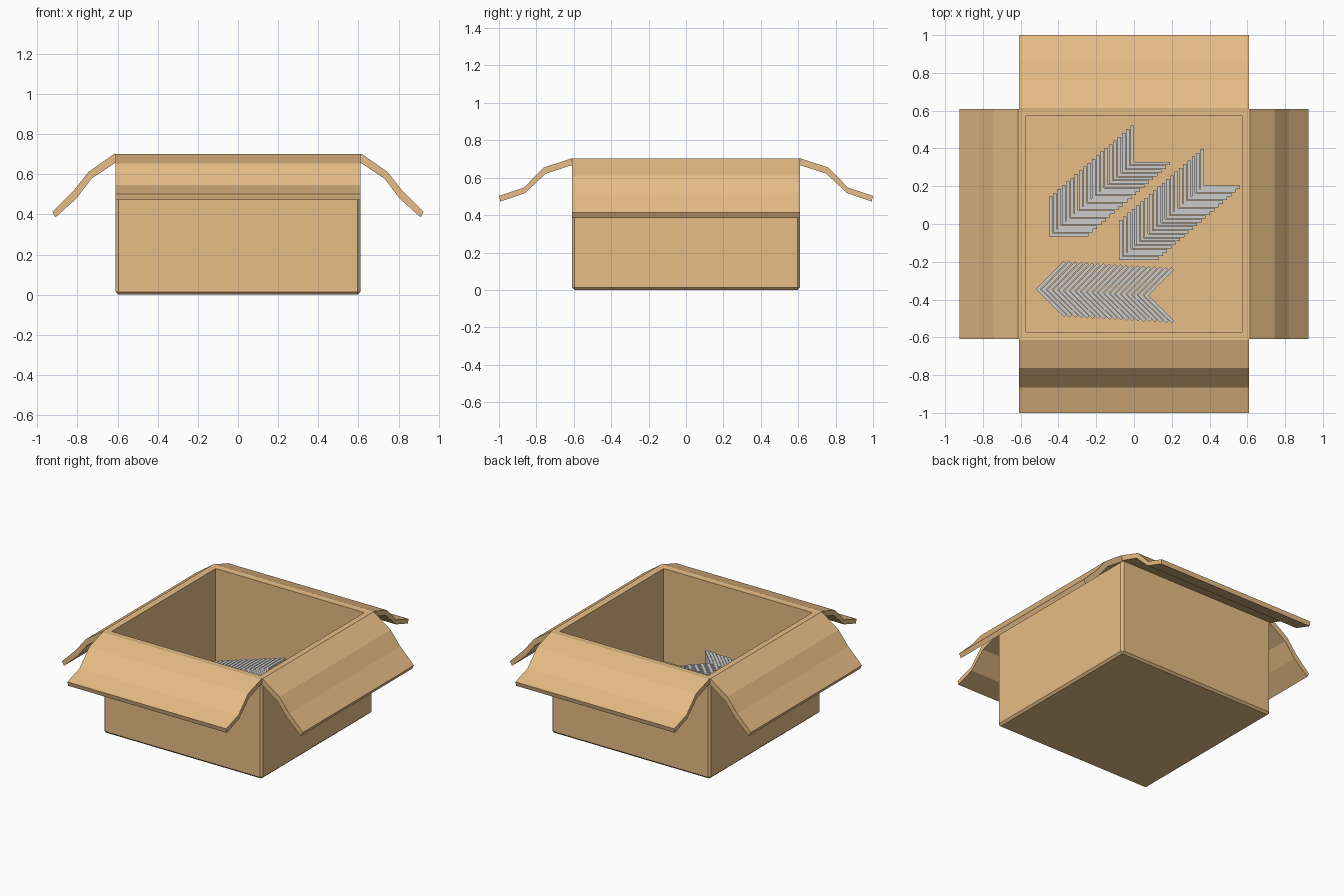
import bpy, bmesh
from math import radians
from mathutils import Vector

if "Cube" in bpy.data.objects:
    bpy.data.objects.remove(bpy.data.objects["Cube"])

HALF, TOP, WALL = 0.61, 0.70, 0.055

card = bpy.data.materials.new("cardboard")
card.diffuse_color = (0.8, 0.51, 0.24, 1)
card.use_nodes = True
card.node_tree.nodes["Principled BSDF"].inputs["Base Color"].default_value = card.diffuse_color


def add_object(name, bm, mat=None):
    bmesh.ops.recalc_face_normals(bm, faces=bm.faces[:])
    mesh = bpy.data.meshes.new(name)
    bm.to_mesh(mesh)
    bm.free()
    if mat:
        mesh.materials.append(mat)
    ob = bpy.data.objects.new(name, mesh)
    bpy.context.collection.objects.link(ob)
    return ob


def prism(name, outline, vec, mat=None):
    """Closed 3D outline extruded along vec."""
    bm = bmesh.new()
    face = bm.faces.new([bm.verts.new(p) for p in outline])
    ext = bmesh.ops.extrude_face_region(bm, geom=[face], use_keep_orig=True)
    moved = [g for g in ext["geom"] if isinstance(g, bmesh.types.BMVert)]
    bmesh.ops.translate(bm, verts=moved, vec=vec)
    return add_object(name, bm, mat)


# box body: block, hollowed from the top, with chamfered outside edges
bm = bmesh.new()
bmesh.ops.create_cube(bm, size=1)
bmesh.ops.scale(bm, vec=(2 * HALF, 2 * HALF, TOP), verts=bm.verts[:])
bmesh.ops.translate(bm, vec=(0, 0, TOP / 2), verts=bm.verts[:])
top = max(bm.faces, key=lambda f: f.calc_center_median().z)
outside = [e for e in bm.edges if e not in top.edges[:]]
bmesh.ops.inset_region(bm, faces=[top], thickness=WALL)
hole = bmesh.ops.extrude_face_region(bm, geom=[top])
bmesh.ops.translate(bm, vec=(0, 0, WALL - TOP),
                    verts=[g for g in hole["geom"] if isinstance(g, bmesh.types.BMVert)])
if top.is_valid:
    bmesh.ops.delete(bm, geom=[top], context='FACES')
bmesh.ops.bevel(bm, geom=outside, offset=0.014, segments=1, affect='EDGES')
add_object("box_body", bm, card)

# bent flaps: (distance from centre, height), upper side then lower side
side_profile = [(0.60, 0.70), (0.615, 0.703), (0.745, 0.612), (0.82, 0.517), (0.925, 0.413),
                (0.91, 0.385), (0.805, 0.48), (0.73, 0.578), (0.60, 0.665)]
end_profile = [(0.60, 0.70), (0.615, 0.702), (0.762, 0.654), (0.866, 0.547), (1.0, 0.503),
               (0.993, 0.473), (0.862, 0.517), (0.75, 0.622), (0.60, 0.67)]
for s, side, end in ((-1, "left", "front"), (1, "right", "back")):
    prism(side + "_flap", [(s * d, -HALF, z) for d, z in side_profile], (0, 2 * HALF, 0), card)
    prism(end + "_flap", [(-HALF, s * d, z) for d, z in end_profile], (2 * HALF, 0, 0), card)

# three rows of upright angle plates standing on the box floor
ARM, THICK, COUNT = 0.21, 0.018, 20
angle = [(0, 0), (ARM, 0), (ARM, THICK), (THICK, THICK), (THICK, ARM), (0, ARM)]
rows = [(-0.45, -0.065, 0), (-0.08, -0.19, 0), (-0.52, -0.345, -44.5)]
for i, (x, y, turn) in enumerate(rows):
    row = prism(f"angle_plate_row_{i + 1}", [(a, b, 0) for a, b in angle], (0, 0, 0.195))
    row.location = (x, y, WALL)
    row.rotation_euler.z = radians(turn)
    arr = row.modifiers.new("row", 'ARRAY')
    arr.count = COUNT
    arr.use_relative_offset = False
    arr.use_constant_offset = True
    arr.constant_offset_displace = Vector((0.0227, 0.0198, 0))
